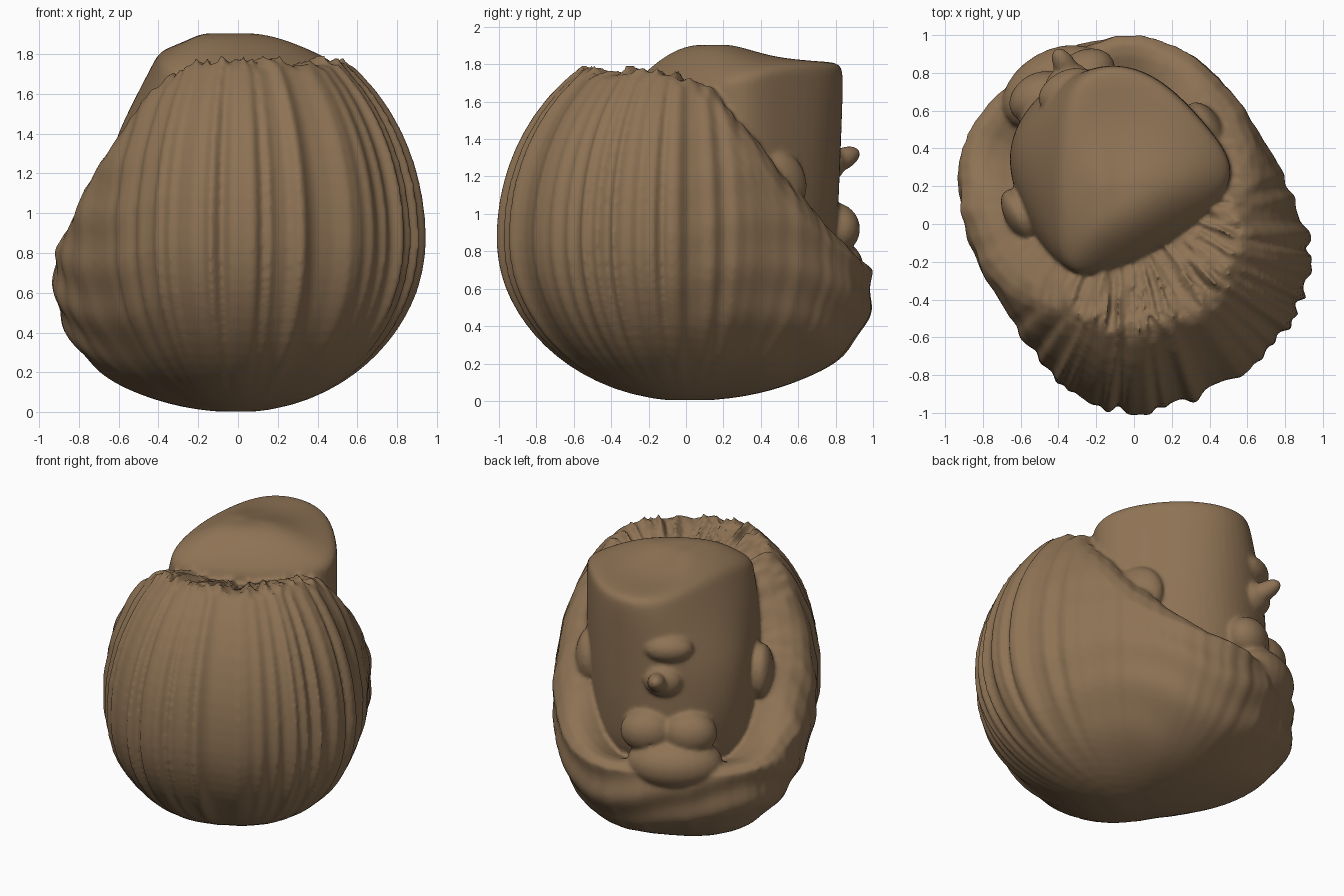
import bpy, bmesh, math, random
from mathutils import Vector, Matrix

if "Cube" in bpy.data.objects:
    bpy.data.objects.remove(bpy.data.objects["Cube"])

random.seed(4)
YAW = math.radians(30)          # the head is turned towards back-left
ROT = Matrix.Rotation(YAW, 3, 'Z')

mat = bpy.data.materials.new("brown clay")
mat.diffuse_color = (0.27, 0.17, 0.09, 1)
mat.use_nodes = True
mat.node_tree.nodes["Principled BSDF"].inputs["Base Color"].default_value = mat.diffuse_color
parts = []


def finish(name, bm, levels=0):
    bmesh.ops.recalc_face_normals(bm, faces=bm.faces)
    me = bpy.data.meshes.new(name)
    bm.to_mesh(me)
    bm.free()
    me.materials.append(mat)
    ob = bpy.data.objects.new(name, me)
    bpy.context.collection.objects.link(ob)
    if levels:
        mod = ob.modifiers.new("smooth", 'SUBSURF')
        mod.levels = mod.render_levels = levels
    parts.append(ob)
    return ob


def loft(rings, name, levels=0):
    bm = bmesh.new()
    rows = [[bm.verts.new(p) for p in r] for r in rings]
    n = len(rows[0])
    for a, b in zip(rows, rows[1:]):
        for i in range(n):
            k = (i + 1) % n
            bm.faces.new((a[i], a[k], b[k], b[i]))
    for row in (rows[0], rows[-1]):
        mid = bm.verts.new(sum((v.co for v in row), Vector()) / n)
        for i in range(n):
            bm.faces.new((row[i], row[(i + 1) % n], mid))
    return finish(name, bm, levels)


def interp(x, pts):
    for (x0, y0), (x1, y1) in zip(pts, pts[1:]):
        if x <= x1:
            t = max(0, (x - x0) / (x1 - x0))
            return y0 + (y1 - y0) * t
    return pts[-1][1]


# hair and beard: fluted egg with a ragged rim, lower towards the face
N, M = 240, 26
RIM = [(-1, 1.72), (-.6, 1.72), (-.3, 1.62), (0, 1.3), (.3, .95), (.5, .83), (.75, .72), (1, .68)]
groove = [random.uniform(-1, 1) for _ in range(N)]
groove = [(groove[i - 1] + 2 * groove[i] + groove[(i + 1) % N]) / 3 for i in range(N)]
cols = []
for i in range(N):
    a = math.tau * i / N
    s, c = math.sin(a), math.cos(a)
    u = .82 * math.copysign(abs(s) ** .77, s)
    f = .97 * math.copysign(abs(c) ** .77, c)
    back = min(1, max(0, .45 - c))                  # strands are strong at the back
    side = max(0, 1 - abs(c - .25) / .6)            # hair swells up beside the face
    H = interp(f / .97, RIM) + .03 * back * groove[(i * 7) % N]
    zc = .87 - .28 * max(0, c)
    low = 2 + .5 * max(0, c)
    col = []
    for j in range(M + 1):
        q = j / M
        z = max(.004, H * q ** 1.5)
        d = (z - zc) / (zc if z < zc else 1.1)
        r = max(0, 1 - abs(d) ** (low if d < 0 else 2)) ** .5
        r *= 1 + .026 * groove[i] * (.25 + back) * min(1, 2 * q)
        r *= 1 + .012 * (1 - back) * math.sin(z * 24 + 3 * math.sin(a * 3))
        col.append(Vector((u * r, f * r, z)))
    rim, core = col[-1], Vector((.05, .22, 0))
    for k, dz, up in ((.94, .035, .07), (.86, .03, .15), (.76, 0, .23),
                      (.64, -.04, .28), (.5, -.08, .28), (.3, -.2, .2)):
        p = core + (rim - core) * k
        jag = .03 * back * random.uniform(-1, 1) if k > .6 else 0
        p.z = H + dz + up * side + jag
        col.append(p)
    cols.append([ROT @ p for p in col])
loft([[col[j] for col in cols] for j in range(len(cols[0]))], "hair_and_beard")

# skull with face: rings run cheek, nose line, far cheek, side, back corner, nape, back corner, side
C = Vector((-.08, .3, 0))
BACK = [(.38, .5), (.58, .22), (.1, -.14), (-.37, -.32)]
LEVELS = [
    (.55, [(-.62, .32), (-.45, .66), (-.05, .8)], (-.52, .05)),
    (.95, [(-.68, .4), (-.46, .75), (.0, .84)], (-.58, .08)),
    (1.15, [(-.68, .42), (-.43, .77), (.04, .84)], (-.58, .08)),
    (1.35, [(-.65, .42), (-.41, .79), (.06, .84)], (-.56, .08)),
    (1.58, [(-.52, .42), (-.37, .81), (.07, .84)], (-.48, .05)),
    (1.76, [(-.41, .42), (-.33, .82), (.06, .84)], (-.41, .05)),
    (1.82, [(-.38, .42), (-.3, .8), (.05, .82)], (-.38, .05)),
]
rings = []
for z, front, side in LEVELS:
    ring = []
    for i, (x, y) in enumerate(front + BACK + [side]):
        p = C + (Vector((x, y, 0)) - C) * 1.05
        drop = .11 if z > 1.7 and i in (4, 5, 6) else 0   # crown slopes to the hairline
        ring.append(Vector((p.x, p.y, z - drop)))
    rings.append(ring)
top, crown = rings[-1], Vector((-.08, .17, 0))
for k, z in ((.62, 1.86), (.3, 1.91)):
    ring = [crown + (p - crown) * k for p in top]
    for i, p in enumerate(ring):
        p.z = z - (.05 if i in (1, 2) else 0)
    rings.append(ring)
loft(rings, "skull_and_face", 3)


def blob(name, loc, size, tilt=0):
    bm = bmesh.new()
    bmesh.ops.create_uvsphere(bm, u_segments=24, v_segments=16, radius=1)
    m = (Matrix.Translation(loc) @ Matrix.Rotation(YAW, 4, 'Z')
         @ Matrix.Rotation(tilt, 4, 'X') @ Matrix.Diagonal((*size, 1)))
    bmesh.ops.transform(bm, matrix=m, verts=bm.verts)
    return finish(name, bm)


# face details
blob("nose_tip", (-.36, .83, 1.29), (.06, .12, .06), .4)
blob("nose_base", (-.36, .76, 1.27), (.12, .08, .1))
blob("brow", (-.36, .71, 1.48), (.16, .1, .09))
for name, x, y in (("left_lip_mound", -.5, .67), ("right_lip_mound", -.26, .79)):
    blob(name, (x, y, .92), (.17, .13, .14))
blob("chin", (-.42, .72, .72), (.3, .2, .17))

# ears half hidden in the hair
blob("left_ear", (-.6, .04, 1.13), (.08, .16, .18))
blob("right_ear", (.38, .5, 1.15), (.09, .16, .18))

# melt all parts into one sculpted surface
dg = bpy.context.evaluated_depsgraph_get()
bm = bmesh.new()
for ob in parts:
    me = bpy.data.meshes.new_from_object(ob.evaluated_get(dg))
    bm.from_mesh(me)
    bpy.data.meshes.remove(me)
for ob in parts:
    bpy.data.objects.remove(ob)
head = finish("head", bm)
melt = head.modifiers.new("melt", 'REMESH')
melt.mode = 'VOXEL'
melt.voxel_size = .014
melt.use_smooth_shade = True
soft = head.modifiers.new("soften", 'SMOOTH')
soft.factor = .5
soft.iterations = 6
